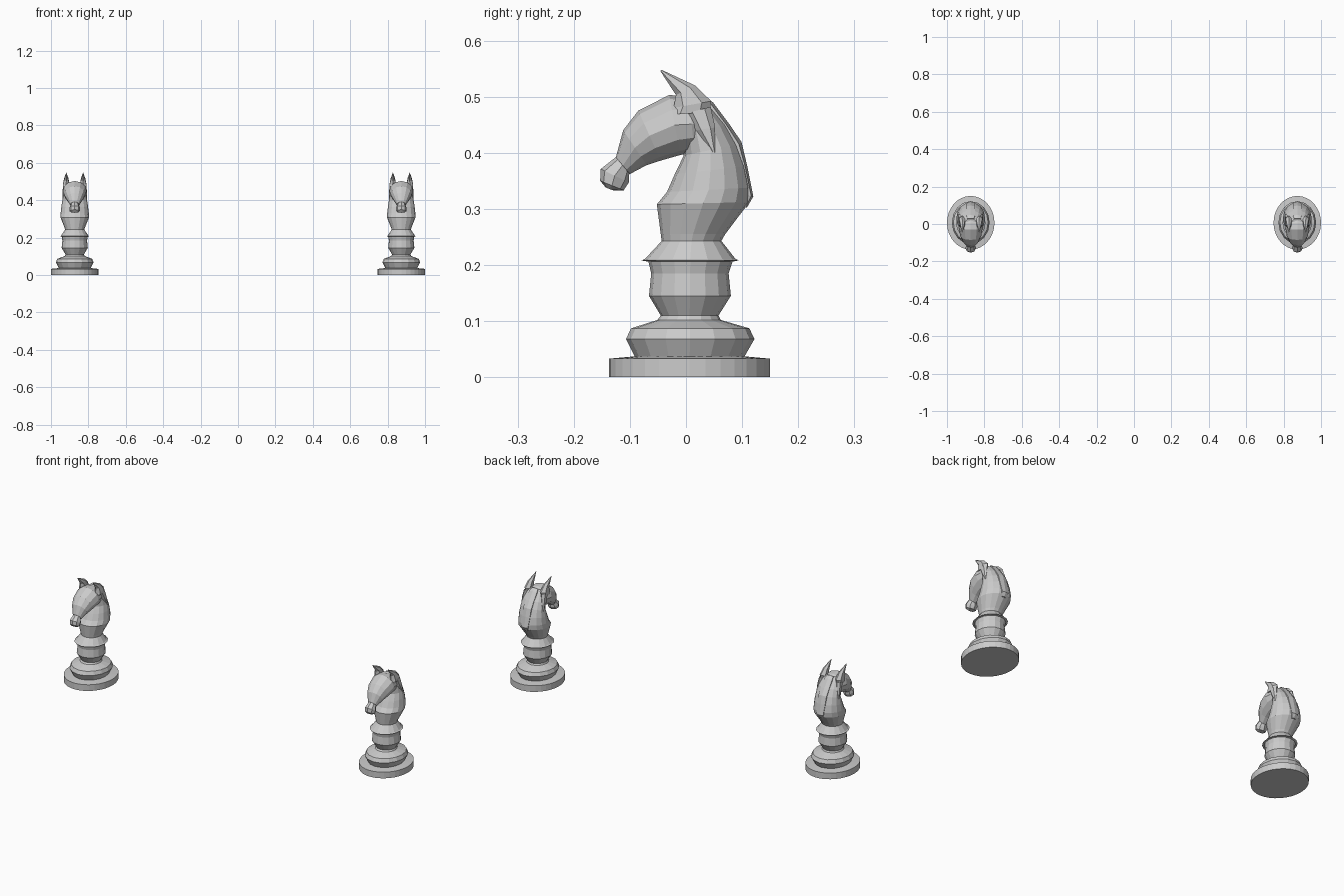
import bpy, bmesh, math
from mathutils import Vector


def loft(name, rings, cx, sides=16):
    """Skin elliptical rings: (front y, front z, back y, back z, half width, x offset)."""
    bm = bmesh.new()
    loops = []
    for r in rings:
        y0, z0, y1, z1, hw = r[:5]
        ox = r[5] if len(r) > 5 else 0
        mid = Vector((cx + ox, (y0 + y1) / 2, (z0 + z1) / 2))
        axis = Vector((0, (y1 - y0) / 2, (z1 - z0) / 2))
        loops.append([bm.verts.new(mid + axis * math.cos(a) + Vector((hw * math.sin(a), 0, 0)))
                      for a in (2 * math.pi * i / sides for i in range(sides))])
    for a, b in zip(loops, loops[1:]):
        for i in range(sides):
            j = (i + 1) % sides
            bm.faces.new((a[i], a[j], b[j], b[i]))
    bm.faces.new(loops[0][::-1])
    bm.faces.new(loops[-1])
    bmesh.ops.recalc_face_normals(bm, faces=bm.faces)
    mesh = bpy.data.meshes.new(name)
    bm.to_mesh(mesh)
    bm.free()
    obj = bpy.data.objects.new(name, mesh)
    bpy.context.collection.objects.link(obj)
    return obj


def level(z, y0, y1, hw):
    return (y0, z, y1, z, hw)


pedestal = [level(.030, -.088, .100, .082), level(.040, -.093, .106, .087),
            level(.068, -.107, .122, .101), level(.087, -.098, .113, .093),
            level(.102, -.051, .062, .053), level(.110, -.045, .058, .049),
            level(.145, -.066, .080, .070), level(.185, -.062, .076, .066),
            level(.206, -.067, .083, .070), level(.208, -.080, .094, .079),
            level(.211, -.073, .088, .073), level(.243, -.043, .063, .051)]
neck = [(-.043, .240, .063, .243, .051), (-.045, .255, .070, .255, .055),
        (-.052, .308, .113, .312, .077), (-.034, .330, .115, .338, .075),
        (-.020, .362, .107, .376, .071), (-.004, .395, .092, .415, .065),
        (-.005, .430, .072, .450, .060), (-.010, .470, .043, .485, .050),
        (-.012, .490, .028, .496, .030)]
head = [(.040, .487, .042, .415, .045), (.005, .500, .015, .402, .060),
        (-.030, .503, -.010, .396, .064), (-.085, .475, -.045, .386, .056),
        (-.112, .440, -.070, .378, .043), (-.125, .392, -.100, .362, .024)]
muzzle = [(-.124, .393, -.101, .364, .021), (-.152, .371, -.102, .347, .029),
          (-.153, .350, -.111, .333, .027), (-.143, .338, -.130, .333, .016)]
mane = [(.025, .492, .030, .501, .020), (.035, .475, .048, .490, .026),
        (.060, .440, .078, .450, .027), (.080, .405, .099, .419, .027),
        (.095, .370, .109, .377, .027), (.105, .325, .120, .322, .022),
        (.098, .300, .109, .303, .012)]

for side, cx in (("left", -.873), ("right", .873)):
    # turned stand
    loft(f"base_plate_{side}", [level(0, -.137, .150, .127), level(.033, -.137, .150, .127),
                                level(.037, -.093, .106, .090)], cx, 32)
    loft(f"pedestal_{side}", pedestal, cx)
    # horse
    loft(f"neck_{side}", neck, cx)
    loft(f"head_{side}", head, cx, 12)
    loft(f"muzzle_{side}", muzzle, cx, 8)
    loft(f"mane_{side}", mane, cx, 6)
    for s in (-1, 1):
        # pointed ear and the lock of hair hanging below it
        loft(f"ear_{side}", [(-.028, .468, .042, .472, .016, s * .047),
                             (-.022, .480, .045, .492, .019, s * .046),
                             (-.018, .503, .016, .520, .014, s * .045),
                             (-.046, .546, -.044, .548, .001, s * .045)], cx, 6)
        loft(f"lock_{side}", [(.000, .470, .044, .482, .014, s * .050),
                              (.018, .440, .052, .445, .010, s * .057),
                              (.048, .400, .052, .400, .003, s * .064)], cx, 6)
